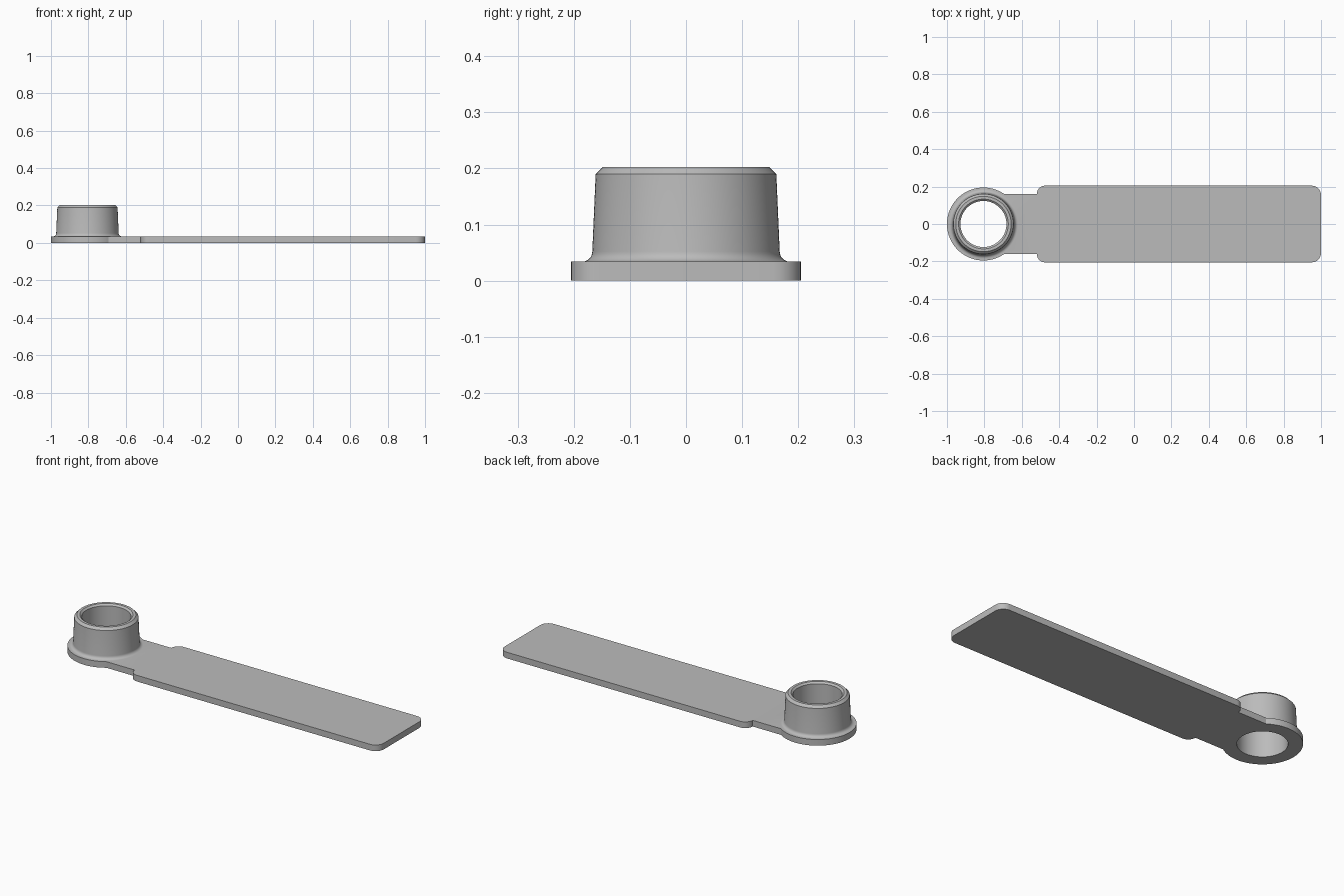
import bpy, bmesh, math

cube = bpy.data.objects.get("Cube")
if cube:
    bpy.data.objects.remove(cube)

SEG = 96
CX = -0.805              # collar axis
FLANGE, NECK, BLADE = 0.195, 0.16, 0.205
THICK, HOLE, FILLET = 0.034, 0.123, 0.018
JOIN, END, CORNER = -0.525, 1.0, 0.05


def arc(cx, cy, r, start, end, n):
    """Points along an arc, angles in degrees."""
    angles = [math.radians(start + (end - start) * i / n) for i in range(n + 1)]
    return [(cx + r * math.cos(a), cy + r * math.sin(a)) for a in angles]


def add_loop(bm, points, z):
    """Closed ring of vertices and its edges."""
    verts = [bm.verts.new((x, y, z)) for x, y in points]
    edges = [bm.edges.new((v, verts[i - 1])) for i, v in enumerate(verts)]
    return verts, edges


def bridge(bm, low, high):
    for i in range(len(low)):
        bm.faces.new((low[i - 1], low[i], high[i], high[i - 1]))


# Plate outline: flange arc, neck sides and blade with rounded corners
meet = math.degrees(math.asin(NECK / FLANGE))
outline = arc(CX, 0, FLANGE, meet, 360 - meet, SEG)
outline += [(JOIN, -NECK)]
outline += arc(JOIN + CORNER, -BLADE + CORNER - 0.005, CORNER - 0.005, 180, 270, 8)
outline += arc(END - CORNER, -BLADE + CORNER, CORNER, 270, 360, 8)
outline += arc(END - CORNER, BLADE - CORNER, CORNER, 0, 90, 8)
outline += arc(JOIN + CORNER, BLADE - CORNER + 0.005, CORNER - 0.005, 90, 180, 8)
outline += [(JOIN, NECK)]

# Collar section: base fillet, tapered wall, chamfered rim, bore
wall = 0.167
section = [(wall + FILLET + x, THICK + FILLET + z)
           for x, z in arc(0, 0, FILLET, 270, 180, 6)]
section += [(0.161, 0.19), (0.148, 0.203), (0.133, 0.203), (HOLE, 0.194), (HOLE, 0)]

bm = bmesh.new()
bottom, bottom_edges = add_loop(bm, outline, 0)
top, top_edges = add_loop(bm, outline, THICK)
bridge(bm, bottom, top)
rings = [add_loop(bm, arc(CX, 0, r, 0, 360, SEG)[:-1], z) for r, z in section]
for (low, _), (high, _) in zip(rings, rings[1:]):
    bridge(bm, low, high)
for outer, inner, up in ((top_edges, rings[0][1], 1), (bottom_edges, rings[-1][1], -1)):
    bmesh.ops.triangle_fill(bm, edges=outer + inner, use_beauty=True, normal=(0, 0, up))
bmesh.ops.dissolve_degenerate(bm, dist=0.00001, edges=bm.edges[:])
bmesh.ops.recalc_face_normals(bm, faces=bm.faces[:])

mesh = bpy.data.meshes.new("collared_arm")
bm.to_mesh(mesh)
bm.free()
arm = bpy.data.objects.new("collared_arm", mesh)
bpy.context.collection.objects.link(arm)

# Plain grey finish
grey = bpy.data.materials.new("grey")
grey.use_nodes = True
color = (0.5, 0.5, 0.5, 1)
grey.diffuse_color = color
grey.node_tree.nodes["Principled BSDF"].inputs["Base Color"].default_value = color
mesh.materials.append(grey)

bpy.context.view_layer.objects.active = arm
arm.select_set(True)
bpy.ops.object.shade_smooth_by_angle(angle=math.radians(30))
